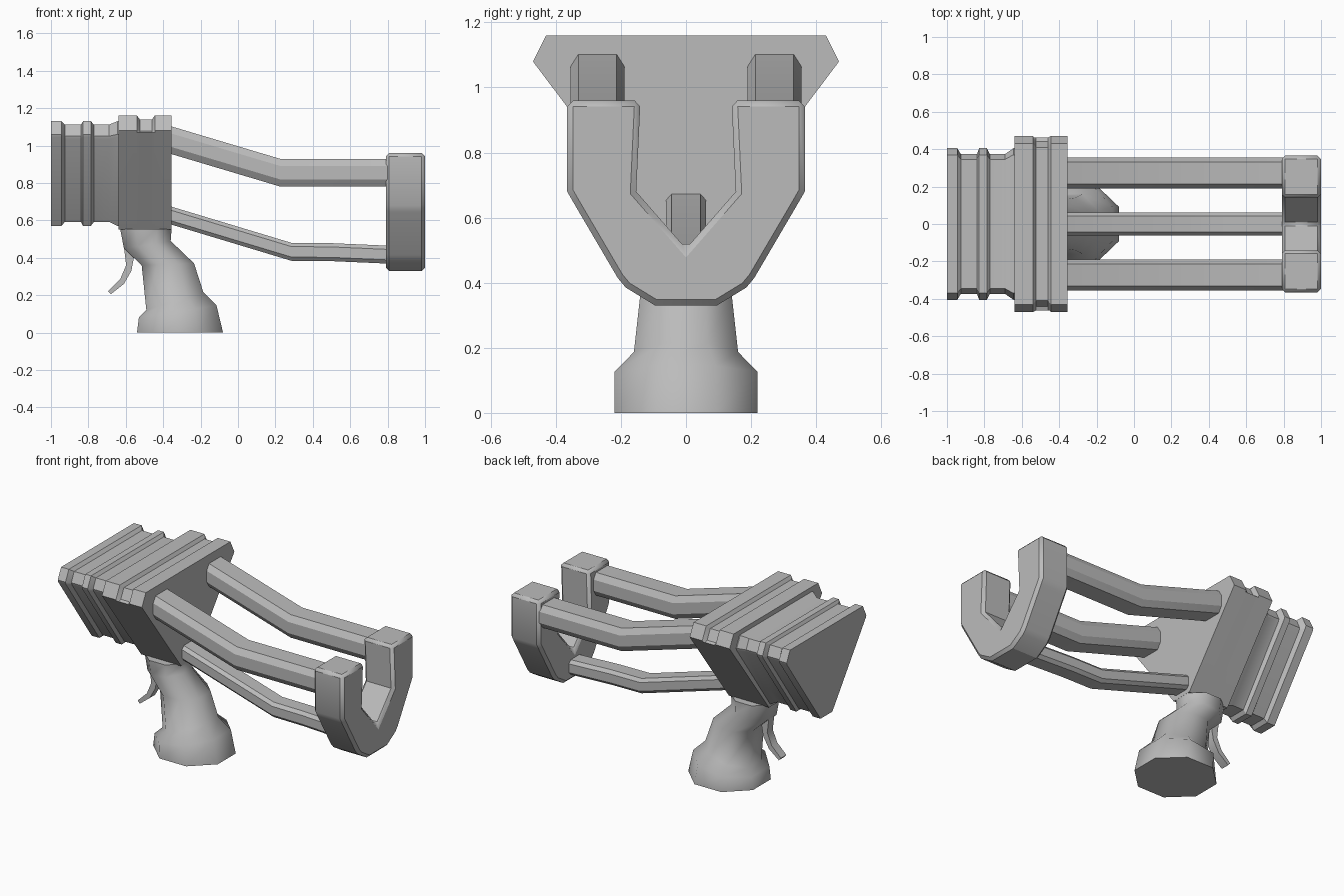
import bpy, bmesh, math

cube = bpy.data.objects.get("Cube")
if cube:
    bpy.data.objects.remove(cube, do_unlink=True)

grey = bpy.data.materials.new("plain grey")
grey.use_nodes = True
COLOUR = (0.5, 0.5, 0.5, 1)
grey.diffuse_color = COLOUR
for node in grey.node_tree.nodes:
    if node.type == 'BSDF_PRINCIPLED':
        node.inputs["Base Color"].default_value = COLOUR


def loft(name, rings, angle=30, bevel=0):
    """Skin a list of equal-length point rings and cap both ends."""
    bm = bmesh.new()
    loops = [[bm.verts.new(p) for p in ring] for ring in rings]
    n = len(loops[0])
    for a, b in zip(loops, loops[1:]):
        for i in range(n):
            j = (i + 1) % n
            bm.faces.new((a[i], a[j], b[j], b[i]))
    bm.faces.new(loops[0])
    bm.faces.new(loops[-1])
    bmesh.ops.recalc_face_normals(bm, faces=bm.faces)
    mesh = bpy.data.meshes.new(name)
    bm.to_mesh(mesh)
    bm.free()
    mesh.materials.append(grey)
    mesh.shade_smooth()
    mesh.set_sharp_from_angle(angle=math.radians(angle))
    obj = bpy.data.objects.new(name, mesh)
    bpy.context.collection.objects.link(obj)
    if bevel:
        mod = obj.modifiers.new("soft edges", 'BEVEL')
        mod.width = bevel
        mod.segments = 1
        mod.limit_method = 'ANGLE'
        mod.angle_limit = math.radians(50)
    return obj


def mirrored(half):
    """Close a half outline by reflecting it in y."""
    return half + [(-y, z) for y, z in reversed(half)]


def at_x(x, outline):
    return [(x, y, z) for y, z in outline]


# Main wedge block with a shallow groove over the top
full = mirrored([(0.43, 1.16), (0.47, 1.08), (0.463, 1.07), (0.07, 0.55)])
groove = mirrored([(0.41, 1.14), (0.442, 1.077), (0.463, 1.07), (0.07, 0.55)])
stations = [(-0.64, full), (-0.54, full), (-0.525, groove),
            (-0.46, groove), (-0.445, full), (-0.355, full)]
loft("main_block", [at_x(x, o) for x, o in stations])

# Ribbed rear block
rib = mirrored([(0.37, 1.13), (0.405, 1.06), (0.40, 1.045), (0.06, 0.57)])
dip = mirrored([(0.345, 1.112), (0.373, 1.05), (0.368, 1.035), (0.055, 0.592)])
stations = [(-1, rib), (-0.945, rib), (-0.925, dip), (-0.84, dip),
            (-0.828, rib), (-0.787, rib), (-0.77, dip), (-0.69, dip),
            (-0.645, rib), (-0.6, rib)]
loft("rear_block", [at_x(x, o) for x, o in stations])


# Bent bars with chamfered rectangular sections
def bar(name, y0, path, w, h, cw, ch):
    section = mirrored([(w - cw, h), (w, h - ch), (w, ch - h), (w - cw, -h)])
    loft(name, [[(x, y0 + y, z + dz) for y, dz in section] for x, z in path])


upper_path = [(-0.4, 1.04), (-0.355, 1.028), (0.225, 0.855), (0.84, 0.855)]
lower_path = [(-0.4, 0.638), (-0.355, 0.625), (0.285, 0.432),
              (0.5, 0.43), (0.84, 0.415)]
for side, y in (("left", 0.272), ("right", -0.272)):
    bar(side + "_upper_bar", y, upper_path, 0.083, 0.074, 0.024, 0.038)
bar("lower_bar", 0, lower_path, 0.062, 0.048, 0.018, 0.02)

# Forked shoulder rest
outer = [(0.365, 0.96), (0.365, 0.68), (0.345, 0.645), (0.21, 0.415),
         (0.185, 0.385), (0.095, 0.33)]
inner = [(-0.14, 0.96), (-0.153, 0.68), (0, 0.505), (0.153, 0.68), (0.14, 0.96)]
fork = mirrored(outer) + inner
loft("shoulder_rest", [at_x(0.79, fork), at_x(1.0, fork)], bevel=0.018)

# Swept eight-sided grip: rear edge, front edge, half width
grip = [(-0.54, 0.0, -0.08, 0.0, 0.22), (-0.53, 0.08, -0.115, 0.145, 0.22),
        (-0.49, 0.12, -0.185, 0.215, 0.16), (-0.515, 0.36, -0.235, 0.37, 0.14),
        (-0.61, 0.45, -0.36, 0.49, 0.12), (-0.63, 0.555, -0.355, 0.555, 0.12)]
rings = []
for x1, z1, x2, z2, w in grip:
    ring = []
    for k in range(8):
        a = math.pi * (k + 0.5) / 4
        c, s = math.cos(a) / math.cos(math.pi / 8), math.sin(a) / math.cos(math.pi / 8)
        t = (c + 1) / 2
        ring.append((x1 + (x2 - x1) * t, w * s, z1 + (z2 - z1) * t))
    rings.append(ring)
loft("grip", rings, angle=50)

# Curved trigger
curve = [(-0.61, 0.46), (-0.598, 0.36), (-0.63, 0.285), (-0.695, 0.222),
         (-0.68, 0.205), (-0.61, 0.26), (-0.57, 0.33), (-0.557, 0.4), (-0.55, 0.46)]
loft("trigger", [[(x, y, z) for x, z in curve] for y in (-0.028, 0.028)], angle=40)
